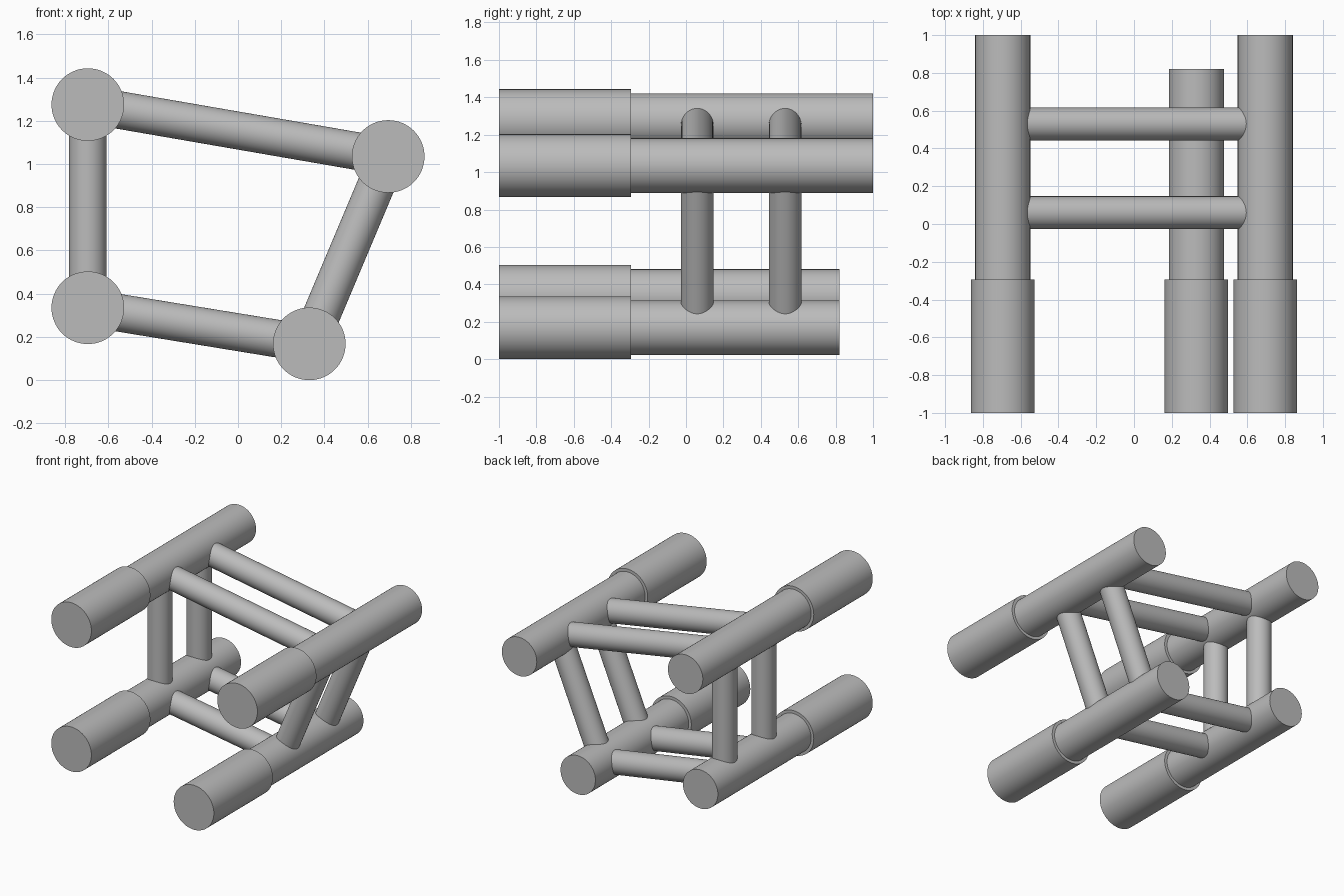
import bpy
from mathutils import Vector

cube = bpy.data.objects.get("Cube")
if cube:
    bpy.data.objects.remove(cube, do_unlink=True)

grey = bpy.data.materials.new("plain grey")
grey.use_nodes = True
grey.diffuse_color = (0.5, 0.5, 0.5, 1)
grey.node_tree.nodes["Principled BSDF"].inputs["Base Color"].default_value = (0.5, 0.5, 0.5, 1)


def tube(name, start, end, radius):
    """Capped smooth cylinder between two points."""
    a, b = Vector(start), Vector(end)
    bpy.ops.mesh.primitive_cylinder_add(vertices=64, radius=radius, depth=(b - a).length,
                                        location=(a + b) / 2)
    ob = bpy.context.object
    ob.name = name
    ob.rotation_euler = (b - a).to_track_quat('Z', 'Y').to_euler()
    ob.data.materials.append(grey)
    bpy.ops.object.shade_smooth_by_angle()


# Rail centres (x, z) and rear end (y), in order around the frame
rails = [
    ("upper_right", -0.695, 1.275, 1.0),
    ("upper_left", 0.695, 1.035, 1.0),
    ("lower_left", 0.33, 0.168, 0.82),
    ("lower_right", -0.695, 0.335, 0.82),
]

# Long rails with thicker front sleeves
for name, x, z, rear in rails:
    tube(name + "_rail", (x, -0.32, z), (x, rear, z), 0.146)
    tube(name + "_sleeve", (x, -1, z), (x, -0.295, z), 0.168)

# Two rings of crossbars joining neighbouring rails
bars = ["top_bar", "left_bar", "bottom_bar", "right_bar"]
for place, y in (("front", 0.06), ("rear", 0.53)):
    for i, bar in enumerate(bars):
        _, x0, z0, _ = rails[i]
        _, x1, z1, _ = rails[(i + 1) % len(rails)]
        tube(place + "_" + bar, (x0, y, z0), (x1, y, z1), 0.087)
